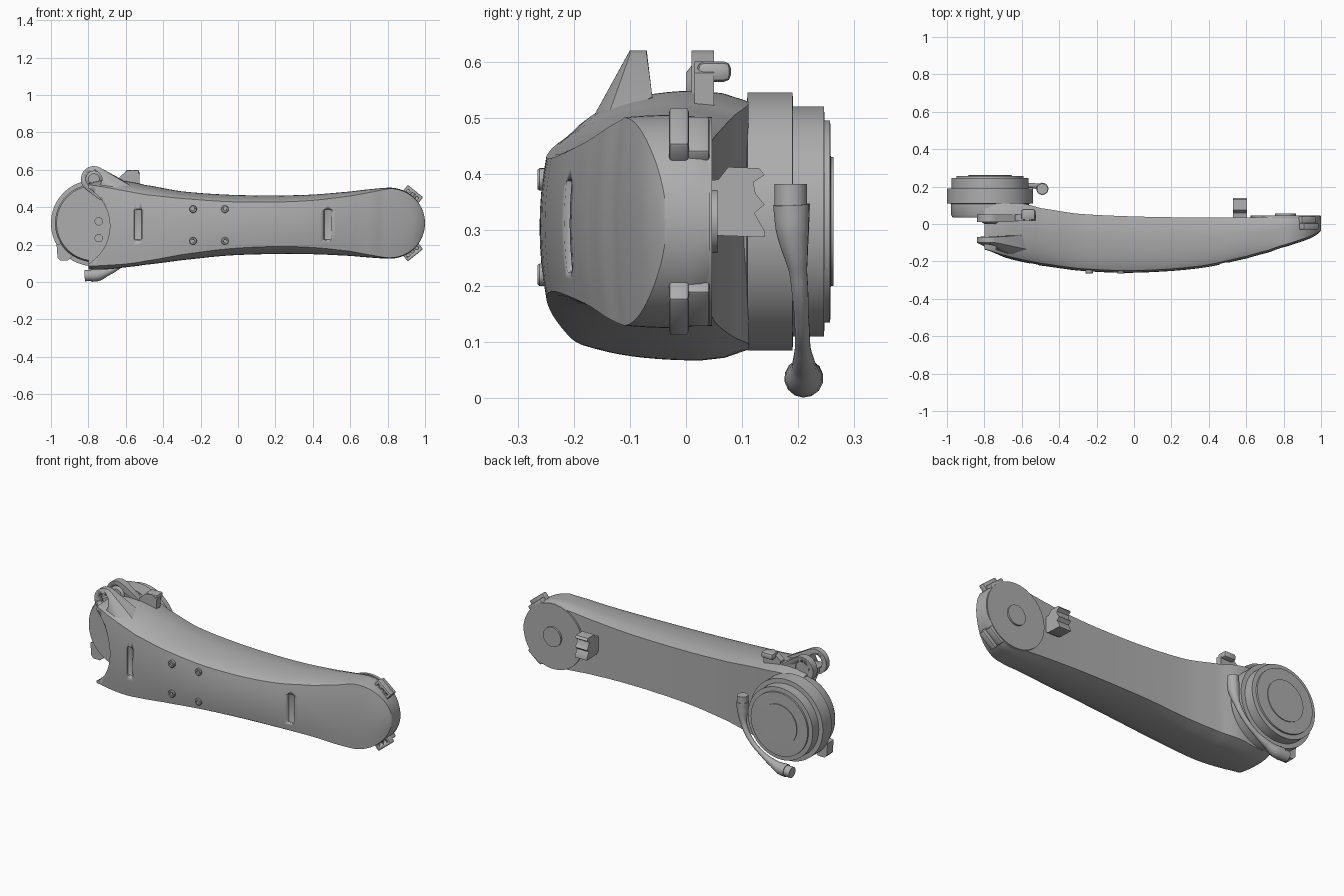
import bpy, bmesh, math
from mathutils import Vector, Matrix

if "Cube" in bpy.data.objects:
    bpy.data.objects.remove(bpy.data.objects["Cube"], do_unlink=True)

grey = bpy.data.materials.new("neutral grey")
grey.use_nodes = True
COL = (0.42, 0.42, 0.42, 1)
grey.diffuse_color = COL
grey.node_tree.nodes["Principled BSDF"].inputs["Base Color"].default_value = COL
CZ = 0.315          # height of both joint axes
JX = -0.77          # large joint axis


def finish(name, bm, angle=30):
    bmesh.ops.recalc_face_normals(bm, faces=bm.faces)
    me = bpy.data.meshes.new(name)
    bm.to_mesh(me)
    bm.free()
    ob = bpy.data.objects.new(name, me)
    bpy.context.collection.objects.link(ob)
    me.materials.append(grey)
    activate(ob)
    bpy.ops.object.shade_smooth_by_angle(angle=math.radians(angle))
    return ob


def activate(ob):
    bpy.ops.object.select_all(action='DESELECT')
    ob.select_set(True)
    bpy.context.view_layer.objects.active = ob


def loft(name, rings, angle=30):
    bm = bmesh.new()
    vs = [[bm.verts.new(p) for p in r] for r in rings]
    n = len(vs[0])
    for a, b in zip(vs, vs[1:]):
        for i in range(n):
            bm.faces.new((a[i], a[(i + 1) % n], b[(i + 1) % n], b[i]))
    bm.faces.new(vs[0])
    bm.faces.new(vs[-1])
    return finish(name, bm, angle)


def ring(x, z, r, y, n=64):
    return [(x + r * math.cos(i * math.tau / n), y, z + r * math.sin(i * math.tau / n)) for i in range(n)]


def turned(name, x, z, steps, n=64):
    """Stack of (radius, y) rings around an axis along y."""
    return loft(name, [ring(x, z, r, y, n) for r, y in steps])


def prism(name, pts, a, b, axis):
    """Extrude a profile along x (y,z points) or along y (x,z points)."""
    put = (lambda p, d: (d, p[0], p[1])) if axis == 'x' else (lambda p, d: (p[0], d, p[1]))
    return loft(name, [[put(p, d) for p in pts] for d in (a, b)])


def block(name, c, size, tilt=0, bevel=0.006):
    bm = bmesh.new()
    m = Matrix.Translation(c) @ Matrix.Rotation(tilt, 4, 'Y') @ Matrix.Diagonal((*size, 1))
    bmesh.ops.create_cube(bm, size=1, matrix=m)
    bmesh.ops.bevel(bm, geom=bm.edges[:], offset=bevel, segments=2, affect='EDGES', profile=0.5)
    return finish(name, bm)


def hull(name, pts):
    bm = bmesh.new()
    for p in pts:
        bm.verts.new(p)
    res = bmesh.ops.convex_hull(bm, input=bm.verts[:])
    junk = {g for g in res["geom_interior"] + res["geom_unused"] if isinstance(g, bmesh.types.BMVert)}
    bmesh.ops.delete(bm, geom=list(junk), context='VERTS')
    return finish(name, bm)


def cut(ob, cutter):
    cutter.hide_render = True
    activate(ob)
    m = ob.modifiers.new("cut", 'BOOLEAN')
    m.operation, m.solver, m.object = 'DIFFERENCE', 'EXACT', cutter
    # keep the cut ahead of the smoothing step
    ob.modifiers.move(len(ob.modifiers) - 1, 0)
    bpy.ops.object.modifier_apply(modifier="cut")
    bpy.data.objects.remove(cutter, do_unlink=True)


# Arm shell stations: x, front y, back y, face bottom, face top, bottom, top
ST = [(-0.80, -0.135, 0.11, 0.085, 0.52, 0.068, 0.53),
      (-0.70, -0.165, 0.11, 0.09, 0.505, 0.068, 0.548),
      (-0.60, -0.19, 0.11, 0.097, 0.487, 0.079, 0.54),
      (-0.50, -0.21, 0.085, 0.112, 0.468, 0.092, 0.52),
      (-0.30, -0.237, 0.055, 0.147, 0.447, 0.117, 0.485),
      (-0.05, -0.249, 0.042, 0.178, 0.43, 0.142, 0.467),
      (0.20, -0.24, 0.036, 0.19, 0.428, 0.15, 0.463),
      (0.40, -0.217, 0.034, 0.185, 0.437, 0.149, 0.468),
      (0.60, -0.173, 0.035, 0.165, 0.46, 0.14, 0.484),
      (0.72, -0.14, 0.038, 0.143, 0.482, 0.13, 0.498),
      (0.81, -0.11, 0.042, 0.129, 0.499, 0.125, 0.505)]


def catmull(p0, p1, p2, p3, t):
    return [0.5 * (2 * b + (c - a) * t + (2 * a - 5 * b + 4 * c - d) * t * t + (3 * b - a - 3 * c + d) * t ** 3)
            for a, b, c, d in zip(p0, p1, p2, p3)]


rows = []
for i in range(len(ST) - 1):
    p0, p3 = ST[max(i - 1, 0)], ST[min(i + 2, len(ST) - 1)]
    for k in range(5):
        row = catmull(p0, ST[i], ST[i + 1], p3, k / 5)
        row[0] = ST[i][0] + (ST[i + 1][0] - ST[i][0]) * k / 5
        rows.append(row)
for k in range(17):       # rounded far end
    a = math.radians(87 * k / 16)
    dx, h = math.sin(a), 0.19 * math.cos(a)
    rows.append([0.81 + 0.19 * dx, -0.11 + 0.06 * dx + 0.015 * dx ** 4, 0.042, CZ - 0.975 * h, CZ + 0.975 * h, CZ - h, CZ + h])


def section(x, yf, yb, fb, ft, zb, zt):
    mid, ym = (zb + zt) / 2, yf + 0.68 * (yb - yf)
    bulge = 0.012 * min(1, (ft - fb) / 0.25)
    pts = []
    for i in range(9):                      # gently bowed front face
        t = i / 8
        pts.append((x, yf - bulge * 4 * t * (1 - t), fb + (ft - fb) * t))

    def side(zf, zm):                       # shoulder from face edge to back edge
        out, a0 = [], 0.45
        for i in range(1, 10):
            a = a0 + (math.pi / 2 - a0) * i / 9
            wz = (math.sin(a) - math.sin(a0)) / (1 - math.sin(a0))
            wy = 1 - math.cos(a) / math.cos(a0)
            out.append((x, yf + (ym - yf) * wy, zf + (zm - zf) * wz))
        for t in (0.5, 1):
            out.append((x, ym + (yb - ym) * t, zm + (mid - zm) * 0.08 * t * t))
        return out
    return pts + side(ft, zt) + side(fb, zb)[::-1]


shell = loft("arm_shell", [section(*r) for r in rows])
cut(shell, turned("recess_cutter", -0.92, 0.30, [(0.235, -0.4), (0.235, 0.03)]))
for x, y in ((0.48, -0.196), (-0.535, -0.2)):
    cut(shell, block("slot_cutter", (x, y - 0.1, 0.307), (0.042, 0.2, 0.165), bevel=0.008))

# Large joint with its stepped back cover
turned("large_joint", JX, CZ, [(0.2, 0.035), (0.208, 0.05), (0.208, 0.108), (0.23, 0.11), (0.23, 0.19), (0.205, 0.191),
                               (0.205, 0.246), (0.18, 0.247), (0.18, 0.257), (0.115, 0.258), (0.115, 0.263)], 96)
for z in (0.325, 0.235):
    turned("joint_peg", -0.745, z, [(0.022, 0.015), (0.022, 0.05)], 24)
hull("joint_lower_tab", [(x, y, z) for y in (0.05, 0.105) for x, z in
                         ((-0.97, 0.2), (-0.965, 0.13), (-0.95, 0.115), (-0.91, 0.115), (-0.87, 0.15), (-0.9, 0.22))])

# Pair of drilled lugs on top of the large joint
LX, LZ = -0.77, 0.55
lugs = [("front_lug", -0.10, -0.07, [(-0.60, -0.188, 0.46), (-0.60, -0.06, 0.537), (-0.74, -0.15, 0.44),
                                     (-0.74, -0.06, 0.46), (-0.55, -0.14, 0.50)]),
        ("rear_lug", 0.01, 0.05, [(-0.62, 0.01, 0.54), (-0.62, 0.05, 0.53), (-0.72, 0.01, 0.45), (-0.72, 0.05, 0.45)])]
for name, y0, y1, foot in lugs:
    lug = hull(name, ring(LX, LZ, 0.07, y0, 40) + ring(LX, LZ, 0.07, y1, 40) + foot)
    cut(lug, turned("hole_cutter", LX, LZ, [(0.043, -0.4), (0.043, 0.2)], 32))
turned("lug_bolt", LX, LZ, [(0.03, 0.0), (0.043, 0.01), (0.043, 0.045)], 32)

# Top cable clip
prism("top_clip_post", [(-0.62, 0.50), (-0.53, 0.48), (-0.525, 0.58), (-0.56, 0.6), (-0.60, 0.59), (-0.635, 0.56)],
      0.015, 0.05, 'y')
block("top_clip_head", (-0.565, 0.05, 0.582), (0.075, 0.06, 0.036), bevel=0.012)

# Rear cable clip
prism("rear_clip", [(0.02, 0.31), (0.055, 0.29), (0.14, 0.287), (0.14, 0.298), (0.122, 0.33), (0.14, 0.345),
                    (0.124, 0.365), (0.12, 0.385), (0.14, 0.398), (0.13, 0.41), (0.075, 0.412), (0.058, 0.39), (0.02, 0.385)],
      0.53, 0.605, 'x')

# Small joint cover and its two drilled end pads
turned("small_joint_plate", 0.81, CZ, [(0.186, 0.03), (0.186, 0.046)])
turned("small_joint_cap", 0.81, CZ, [(0.056, 0.04), (0.056, 0.056)], 48)
for s, side in ((1, "upper"), (-1, "lower")):
    c = Vector((0.933, 0, CZ + s * 0.152))
    tilt = s * math.radians(39)
    along = Vector((math.cos(tilt), 0, -math.sin(tilt)))
    pad = block(side + "_pad", c + Vector((0, -0.0125, 0)), (0.105, 0.035, 0.05), tilt)
    for k in (-1, 0, 1):
        p = c + along * 0.03 * k
        cut(pad, turned("pad_hole_cutter", p.x, p.z, [(0.009, -0.1), (0.009, -0.018)], 16))
    inner = c + Vector((-0.01, 0.022, -s * 0.01))
    block(side + "_pad_back", inner, (0.10, 0.04, 0.04), tilt)

# Four face screws with sockets
for x in (-0.24, -0.07):
    for z in (0.22, 0.39):
        turned("face_screw", x, z, [(0.02, -0.23), (0.02, -0.261), (0.017, -0.265), (0.01, -0.265), (0.009, -0.258)], 24)

# Cable hugging the large joint, with a connector at each end
cu = bpy.data.curves.new("side_cable", 'CURVE')
cu.dimensions, cu.bevel_depth, cu.bevel_resolution, cu.use_fill_caps = '3D', 0.01, 5, True
cu.resolution_u = 8
path = [(-0.49, 0.188, 0.345, 3.3), (-0.492, 0.19, 0.30, 3.0), (-0.508, 0.2, 0.225, 1.6), (-0.56, 0.206, 0.145, 1.3),
        (-0.63, 0.208, 0.09, 1.4), (-0.70, 0.21, 0.055, 2.2), (-0.75, 0.21, 0.038, 3.3), (-0.785, 0.21, 0.036, 3.5)]
sp = cu.splines.new('BEZIER')
sp.bezier_points.add(len(path) - 1)
for bp, (x, y, z, r) in zip(sp.bezier_points, path):
    bp.co, bp.radius = (x, y, z), r
    bp.handle_left_type = bp.handle_right_type = 'AUTO'
cable = bpy.data.objects.new("side_cable", cu)
bpy.context.collection.objects.link(cable)
cu.materials.append(grey)
activate(cable)
bpy.ops.object.convert(target='MESH')
bpy.ops.object.shade_smooth_by_angle(angle=math.radians(40))


def rod(name, a, b, r):
    a, b = Vector(a), Vector(b)
    bm = bmesh.new()
    m = Matrix.Translation((a + b) / 2) @ (b - a).to_track_quat('Z', 'Y').to_matrix().to_4x4()
    bmesh.ops.create_cone(bm, cap_ends=True, segments=32, radius1=r, radius2=r, depth=(b - a).length, matrix=m)
    return finish(name, bm)


rod("upper_connector", (-0.49, 0.187, 0.33), (-0.49, 0.187, 0.382), 0.029)
rod("lower_connector", (-0.77, 0.21, 0.036), (-0.82, 0.21, 0.034), 0.03)
